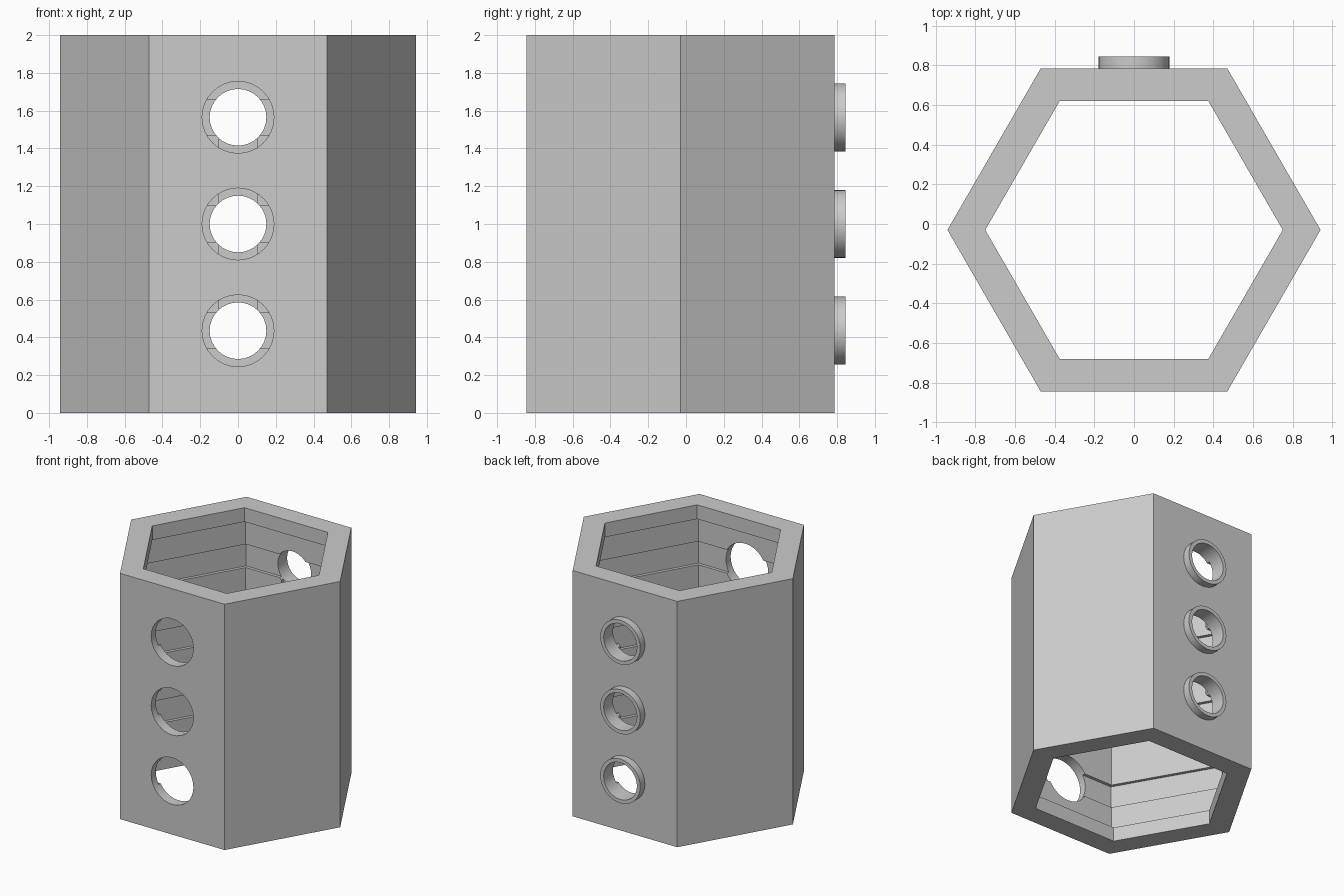
import bpy, bmesh, math
from mathutils import Matrix

if "Cube" in bpy.data.objects:
    bpy.data.objects.remove(bpy.data.objects["Cube"], do_unlink=True)

CENTRE_Y = -0.03
OUTER, LIP = 0.815, 0.65             # distance from axis to the flats
CHAMBER = LIP + 0.08                 # wider room between the end lips
GROOVE = CHAMBER + 0.025
BACK_Y = CENTRE_Y + OUTER
HOLE_HEIGHTS = (0.435, 1.0, 1.565)
HALF = 0.095                         # half width of the grooves
TO_FLAT = 1 / math.cos(math.pi / 6)

grey = bpy.data.materials.new("light_grey")
grey.use_nodes = True
colour = (0.6, 0.6, 0.6, 1)
grey.diffuse_color = colour
grey.node_tree.nodes["Principled BSDF"].inputs["Base Color"].default_value = colour


def finish(name, bm, matrix):
    bmesh.ops.recalc_face_normals(bm, faces=bm.faces)
    mesh = bpy.data.meshes.new(name)
    bm.transform(matrix)
    bm.to_mesh(mesh)
    bm.free()
    mesh.materials.append(grey)
    obj = bpy.data.objects.new(name, mesh)
    bpy.context.collection.objects.link(obj)
    return obj


def lathe(name, profile, sides, matrix):
    """Turn a closed (radius, height) profile about z."""
    bm = bmesh.new()
    rings = []
    for r, z in profile:
        angles = [2 * math.pi * i / sides for i in range(sides)]
        rings.append([bm.verts.new((r * math.cos(a), r * math.sin(a), z)) for a in angles])
    for a, b in zip(rings, rings[1:] + rings[:1]):
        for i in range(sides):
            j = (i + 1) % sides
            bm.faces.new((a[i], a[j], b[j], b[i]))
    return finish(name, bm, matrix)


def cylinder_cutter(radius, y0, y1, z):
    bm = bmesh.new()
    bmesh.ops.create_cone(bm, cap_ends=True, segments=32, radius1=radius,
                          radius2=radius, depth=y1 - y0)
    place = Matrix.Translation((0, (y0 + y1) / 2, z)) @ Matrix.Rotation(math.pi / 2, 4, 'X')
    return finish("hole_cutter", bm, place)


def box_cutter(x, y0, y1, z0, z1):
    bm = bmesh.new()
    bmesh.ops.create_cube(bm, size=1)
    place = (Matrix.Translation((0, (y0 + y1) / 2, (z0 + z1) / 2))
             @ Matrix.Diagonal((2 * x, y1 - y0, z1 - z0, 1)))
    return finish("channel_cutter", bm, place)


def smooth(obj):
    bpy.ops.object.select_all(action='DESELECT')
    obj.select_set(True)
    bpy.context.view_layer.objects.active = obj
    bpy.ops.object.shade_smooth_by_angle(angle=math.radians(30))


# Hexagonal shell: end lips, a wide chamber and a shallow groove at each hole
inside = [(LIP, 0), (LIP, 0.115), (CHAMBER, 0.115)]
for z in HOLE_HEIGHTS:
    inside += [(CHAMBER, z - HALF), (GROOVE, z - HALF), (GROOVE, z + HALF), (CHAMBER, z + HALF)]
inside += [(CHAMBER, 1.885), (LIP, 1.885), (LIP, 2)]
profile = [(r * TO_FLAT, z) for r, z in inside + [(OUTER, 2), (OUTER, 0)]]
shell = lathe("hexagonal_shell", profile, 6, Matrix.Translation((0, CENTRE_Y, 0)))

# Channel down the inside of the back wall, sockets in front, bores behind
cutters = [box_cutter(0.1, 0.5, CENTRE_Y + GROOVE + 0.001, HOLE_HEIGHTS[0], HOLE_HEIGHTS[-1])]
for z in HOLE_HEIGHTS:
    cutters.append(cylinder_cutter(0.19, -1, -0.5, z))
    cutters.append(cylinder_cutter(0.15, 0.4, 1, z))

bpy.context.view_layer.objects.active = shell
for cutter in cutters:
    mod = shell.modifiers.new("cut", 'BOOLEAN')
    mod.operation = 'DIFFERENCE'
    mod.solver = 'EXACT'
    mod.object = cutter
    bpy.ops.object.modifier_apply(modifier=mod.name)
    bpy.data.objects.remove(cutter, do_unlink=True)
smooth(shell)

# Raised collars round the back bores
for level, z in zip(("lower", "middle", "upper"), HOLE_HEIGHTS):
    place = Matrix.Translation((0, BACK_Y, z)) @ Matrix.Rotation(-math.pi / 2, 4, 'X')
    collar = lathe(level + "_collar", [(0.15, -0.01), (0.18, -0.01), (0.18, 0.06), (0.15, 0.06)],
                   32, place)
    smooth(collar)
